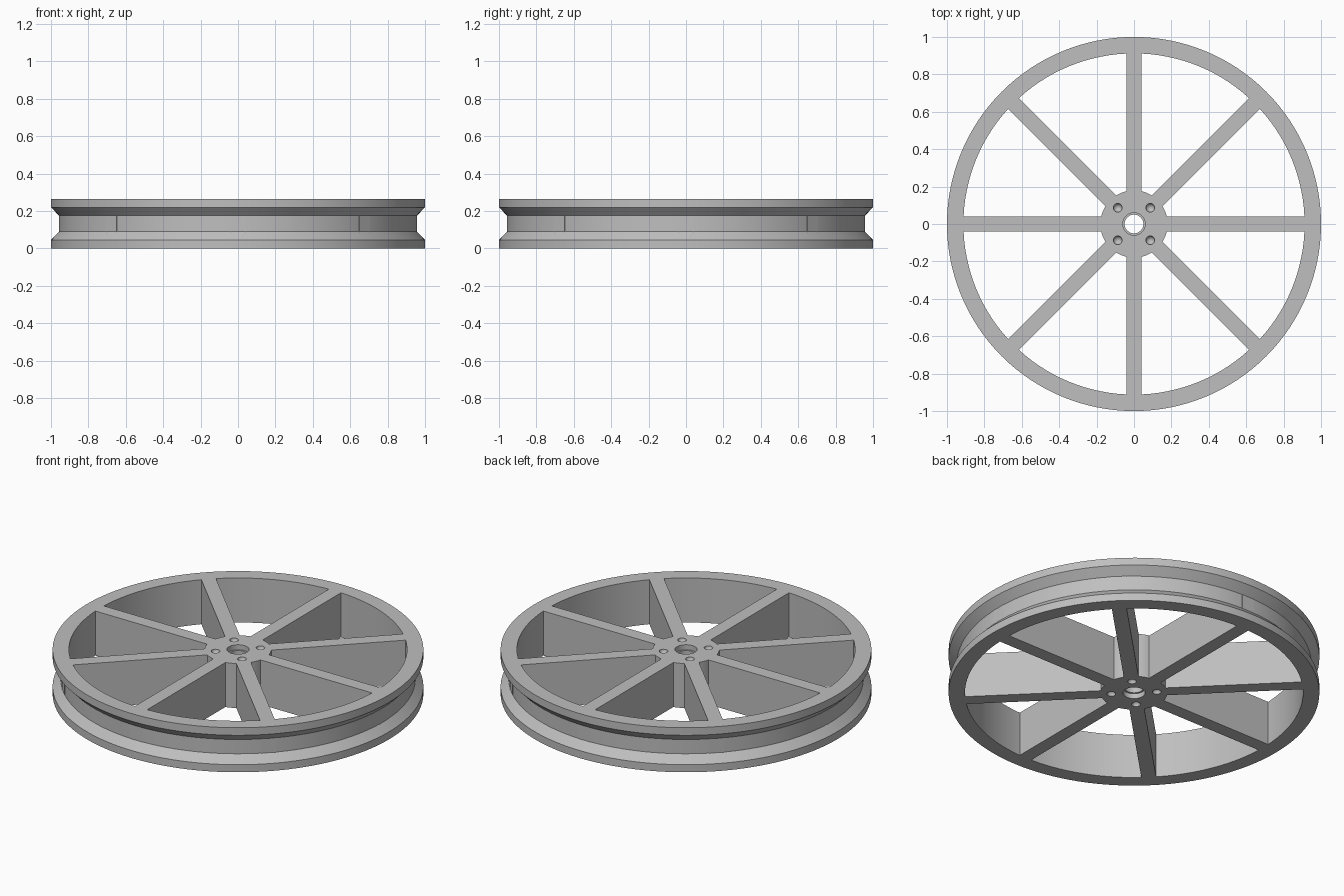
import bpy, bmesh, math
from mathutils import Matrix

cube = bpy.data.objects.get("Cube")
if cube:
    bpy.data.objects.remove(cube, do_unlink=True)

HEIGHT = 0.265
SPOKES = 8

grey = bpy.data.materials.new("metal grey")
grey.use_nodes = True
grey.diffuse_color = (0.52, 0.52, 0.52, 1)
grey.node_tree.nodes["Principled BSDF"].inputs["Base Color"].default_value = (0.52, 0.52, 0.52, 1)


def make_object(name, bm):
    bmesh.ops.recalc_face_normals(bm, faces=bm.faces)
    mesh = bpy.data.meshes.new(name)
    bm.to_mesh(mesh)
    bm.free()
    mesh.materials.append(grey)
    obj = bpy.data.objects.new(name, mesh)
    bpy.context.collection.objects.link(obj)
    return obj


def smooth(obj):
    bpy.ops.object.select_all(action='DESELECT')
    obj.select_set(True)
    bpy.context.view_layer.objects.active = obj
    bpy.ops.object.shade_smooth_by_angle(angle=math.radians(25))


def lathe(name, profile, segments):
    """Revolve a closed (radius, height) profile around z."""
    bm = bmesh.new()
    rings = []
    for i in range(segments):
        a = math.tau * i / segments
        rings.append([bm.verts.new((r * math.cos(a), r * math.sin(a), z)) for r, z in profile])
    n = len(profile)
    for i in range(segments):
        a, b = rings[i], rings[(i + 1) % segments]
        for j in range(n):
            k = (j + 1) % n
            bm.faces.new((a[j], b[j], b[k], a[k]))
    return make_object(name, bm)


# Rim with a V-sided groove around the outside
rim = lathe("rim", [(0.912, 0), (1, 0), (1, 0.045), (0.957, 0.09),
                    (0.957, 0.175), (1, 0.22), (1, HEIGHT), (0.912, HEIGHT)], 128)
smooth(rim)

# Hub with a stepped axle bore
step = 0.03
hub = lathe("hub", [(0.05, step), (0.06, step), (0.06, 0), (0.18, 0),
                    (0.18, HEIGHT), (0.06, HEIGHT), (0.06, HEIGHT - step),
                    (0.05, HEIGHT - step)], 64)

# Four round dimples on each hub face
bm = bmesh.new()
for x in (-0.087, 0.087):
    for y in (-0.087, 0.087):
        for z in (0, HEIGHT):
            bmesh.ops.create_uvsphere(bm, u_segments=20, v_segments=11, radius=0.024,
                                      matrix=Matrix.Translation((x, y, z)))
cutter = make_object("dimple_cutter", bm)
cutter.hide_render = True
cut = hub.modifiers.new("dimples", 'BOOLEAN')
cut.operation = 'DIFFERENCE'
cut.solver = 'EXACT'
cut.object = cutter
bpy.context.view_layer.objects.active = hub
bpy.ops.object.modifier_apply(modifier=cut.name)
bpy.data.objects.remove(cutter, do_unlink=True)
smooth(hub)

# Full-height flat spokes whose ends meet the groove floor
inner, outer, width = 0.165, 0.957, 0.08
for i in range(SPOKES):
    bm = bmesh.new()
    bmesh.ops.create_cube(bm, size=1, matrix=(
        Matrix.Rotation(math.tau * i / SPOKES, 4, 'Z')
        @ Matrix.Translation(((inner + outer) / 2, 0, HEIGHT / 2))
        @ Matrix.Diagonal((outer - inner, width, HEIGHT, 1))))
    make_object(f"spoke_{i + 1}", bm)
